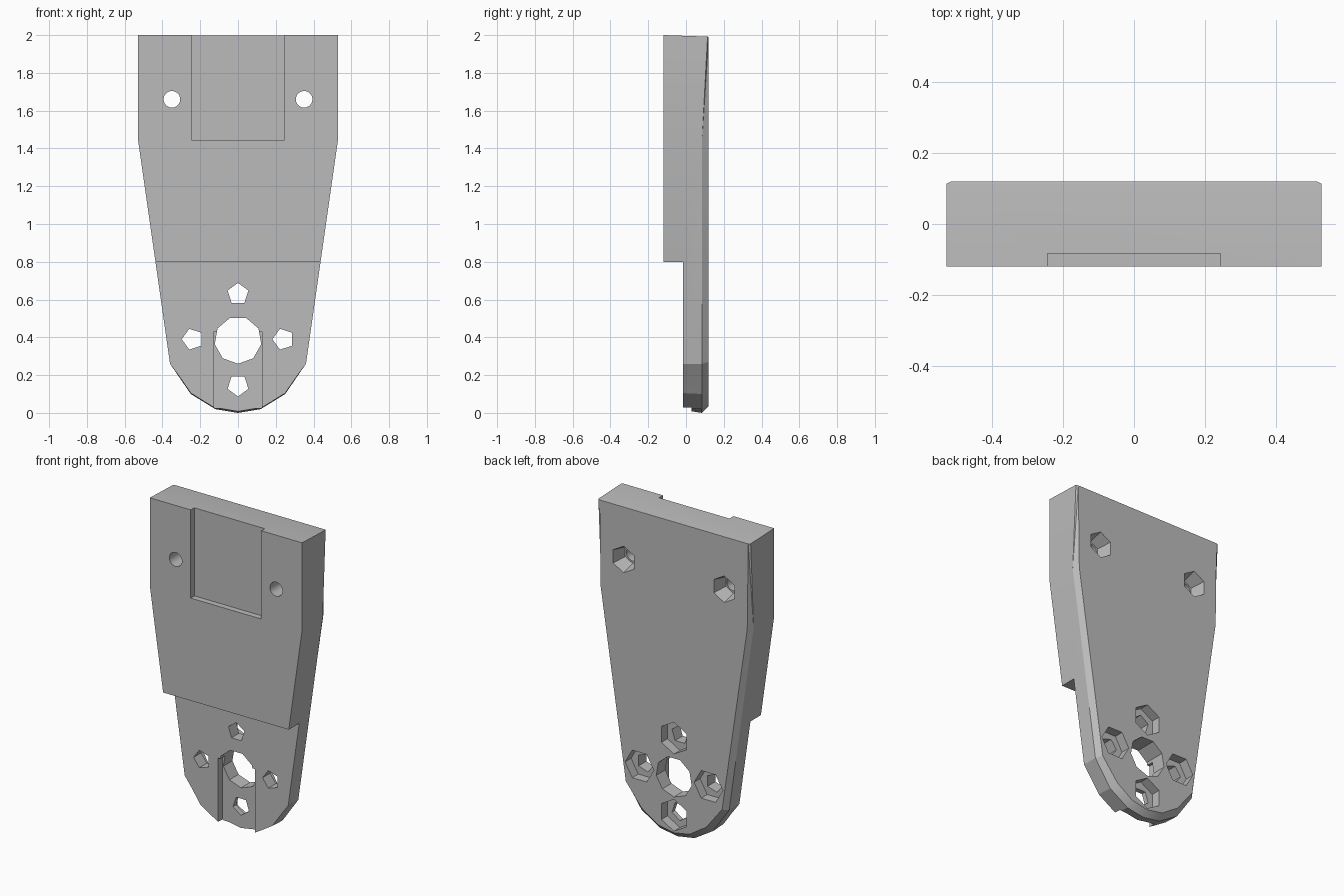
import bpy
import bmesh
import math
from mathutils import Matrix, Vector

default = bpy.data.objects.get("Cube")
if default:
    bpy.data.objects.remove(default, do_unlink=True)

grey = bpy.data.materials.new("plain grey")
grey.use_nodes = True
grey.diffuse_color = (0.5, 0.5, 0.5, 1)
grey.node_tree.nodes["Principled BSDF"].inputs["Base Color"].default_value = (0.5, 0.5, 0.5, 1)


def finish(bm, name):
    bmesh.ops.recalc_face_normals(bm, faces=bm.faces)
    mesh = bpy.data.meshes.new(name)
    bm.to_mesh(mesh)
    bm.free()
    mesh.materials.append(grey)
    obj = bpy.data.objects.new(name, mesh)
    bpy.context.collection.objects.link(obj)
    return obj


def mirrored(half):
    """Close a right-hand half outline, listed from top to the centre bottom."""
    return half + [(-x, y, z) for x, y, z in reversed(half[:-1])]


# Plate: front outline, widest outline and chamfered back outline
front = [(0.53, 2), (0.53, 1.45), (0.36, 0.26), (0.25, 0.11), (0.13, 0.035), (0, 0.03)]
middle = [(0.53, 0.114, 1.992), (0.53, 0.085, 1.45), (0.36, 0.085, 0.26),
          (0.25, 0.085, 0.10), (0.12, 0.085, 0.02), (0, 0.085, 0)]
back = [(0.517, 1.99), (0.51, 1.45), (0.335, 0.27), (0.225, 0.13), (0.11, 0.055), (0, 0.035)]
rings = [mirrored([(x, -0.12, z) for x, z in front]),
         mirrored(middle),
         mirrored([(x, 0.12, z) for x, z in back])]

bm = bmesh.new()
loops = [[bm.verts.new(co) for co in ring] for ring in rings]
count = len(loops[0])
for a, b in zip(loops, loops[1:]):
    for i in range(count):
        j = (i + 1) % count
        bm.faces.new((a[i], a[j], b[j], b[i]))
bm.faces.new(loops[0])
bm.faces.new(loops[-1])
bmesh.ops.recalc_face_normals(bm, faces=bm.faces)
bmesh.ops.triangulate(bm, faces=[f for f in bm.faces if len(f.verts) == 4])
plate = finish(bm, "mounting_plate")

cutters = []


def box_cut(name, low, high):
    low, high = Vector(low), Vector(high)
    bm = bmesh.new()
    bmesh.ops.create_cube(bm, size=1)
    bmesh.ops.scale(bm, vec=high - low, verts=bm.verts)
    bmesh.ops.translate(bm, vec=(low + high) / 2, verts=bm.verts)
    cutters.append(finish(bm, name))


def hole_cut(name, x, z, sides, r_front, r_back, y0, y1, angle=0):
    """Prism or cone along y, with one corner at the given angle."""
    bm = bmesh.new()
    ends = []
    for y, r in ((y0, r_front), (y1, r_back)):
        turn = [math.radians(angle) + math.tau * i / sides for i in range(sides)]
        ends.append([bm.verts.new((x + r * math.cos(t), y, z + r * math.sin(t))) for t in turn])
    for i in range(sides):
        j = (i + 1) % sides
        bm.faces.new((ends[0][i], ends[0][j], ends[1][j], ends[1][i]))
    for end in ends:
        bm.faces.new(end)
    cutters.append(finish(bm, name))


# Step, upper recess and lower channel
box_cut("step_cutter", (-1, -0.3, -0.3), (1, -0.016, 0.8))
box_cut("recess_cutter", (-0.245, -0.3, 1.445), (0.245, -0.083, 2.3))
box_cut("channel_cutter", (-0.128, -0.3, -0.3), (0.128, 0.03, 0.43))

# Central bore
hole_cut("bore_cutter", 0, 0.385, 9, 0.125, 0.125, -0.3, 0.3, 30)

# Ring of small holes with hexagonal pockets behind
for x, z, angle in ((0, 0.63, 90), (0, 0.145, 270), (-0.24, 0.39, 180), (0.24, 0.39, 180)):
    hole_cut("small_hole_cutter", x, z, 5, 0.058, 0.058, -0.3, 0.3, angle)
    hole_cut("pocket_cutter", x, z, 6, 0.1, 0.1, 0.06, 0.3, angle)

# Upper screw holes with tapered pockets behind
for side in (-1, 1):
    hole_cut("screw_hole_cutter", side * 0.35, 1.66, 24, 0.044, 0.044, -0.3, 0.3)
    hole_cut("screw_pocket_cutter", side * 0.35, 1.66, 6, 0.06, 0.085, 0.03, 0.125, 90)

bpy.ops.object.select_all(action='DESELECT')
plate.select_set(True)
bpy.context.view_layer.objects.active = plate
for cutter in cutters:
    cutter.hide_render = True
    mod = plate.modifiers.new(cutter.name, 'BOOLEAN')
    mod.operation = 'DIFFERENCE'
    mod.solver = 'EXACT'
    mod.object = cutter
    bpy.ops.object.modifier_apply(modifier=mod.name)
    bpy.data.objects.remove(cutter, do_unlink=True)

bpy.ops.object.shade_smooth_by_angle(angle=math.radians(20))
